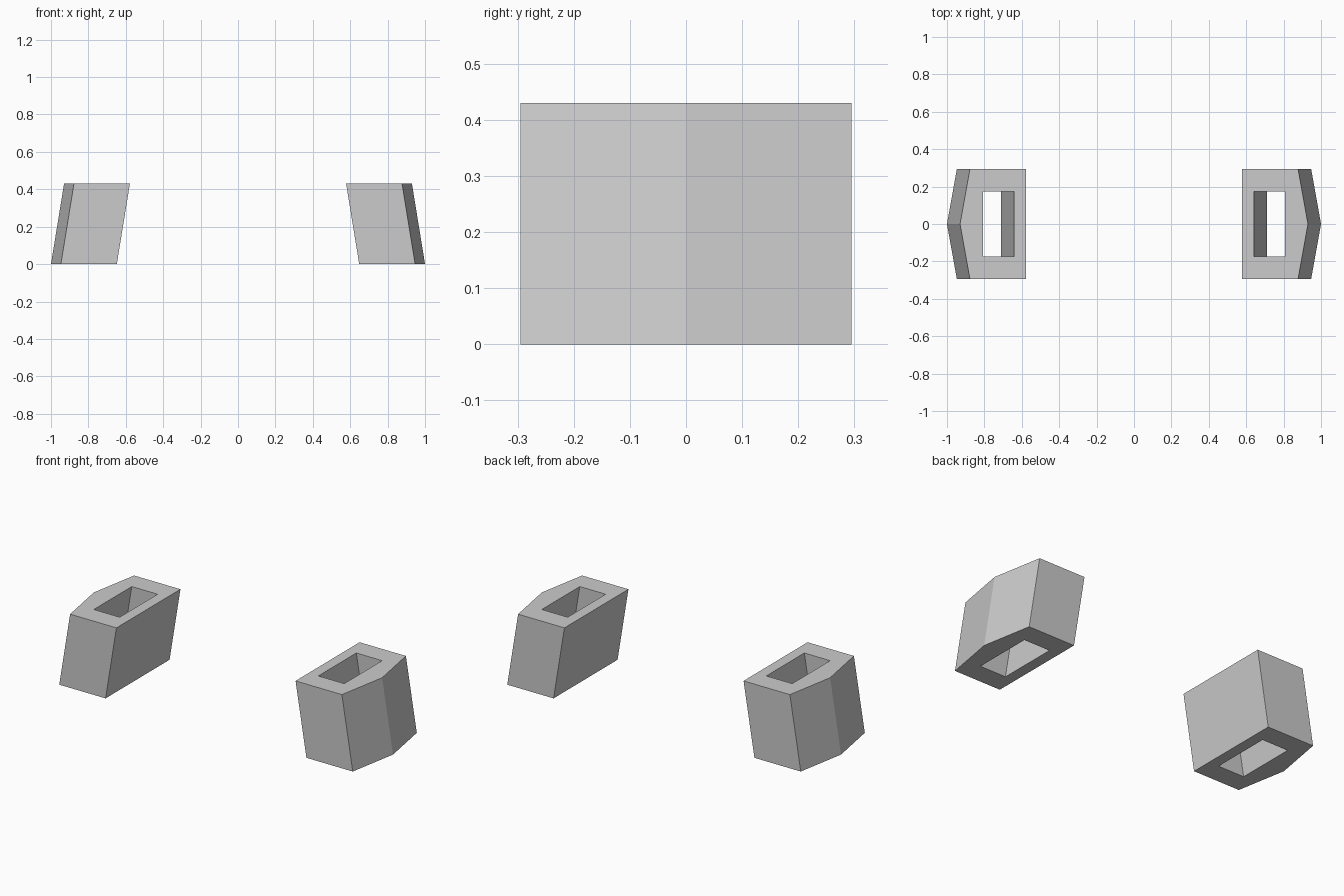
import bpy, bmesh

if "Cube" in bpy.data.objects:
    bpy.data.objects.remove(bpy.data.objects["Cube"])

HEIGHT, LEAN = 0.43, 0.07   # each block leans inward as it rises

# Bottom cross-section: outer wall with a shallow ridge, rectangular hole
OUTER = [(0.648, -0.295), (0.947, -0.295), (1.0, 0), (0.947, 0.295), (0.648, 0.295)]
HOLE = [(0.711, -0.175), (0.878, -0.175), (0.878, 0.175), (0.711, 0.175)]


def leaning_block(name, side):
    bm = bmesh.new()

    def ring(pts, z):
        dx = LEAN * z / HEIGHT
        return [bm.verts.new((side * (x - dx), y, z)) for x, y in pts]

    o0, o1 = ring(OUTER, 0), ring(OUTER, HEIGHT)
    h0, h1 = ring(HOLE, 0), ring(HOLE, HEIGHT)
    # outer walls and hole walls
    for low, high in ((o0, o1), (h0, h1)):
        n = len(low)
        for i in range(n):
            j = (i + 1) % n
            bm.faces.new((low[i], low[j], high[j], high[i]))
    # flat rims around the hole, bottom and top
    for o, h in ((o0, h0), (o1, h1)):
        bm.faces.new((o[0], o[1], h[1], h[0]))
        bm.faces.new((o[1], o[2], o[3], h[2], h[1]))
        bm.faces.new((o[3], o[4], h[3], h[2]))
        bm.faces.new((o[4], o[0], h[0], h[3]))
    bmesh.ops.recalc_face_normals(bm, faces=bm.faces[:])
    mesh = bpy.data.meshes.new(name)
    bm.to_mesh(mesh)
    bm.free()
    obj = bpy.data.objects.new(name, mesh)
    bpy.context.collection.objects.link(obj)


# Mirrored pair of hollow blocks
leaning_block("right_hollow_block", 1)
leaning_block("left_hollow_block", -1)
